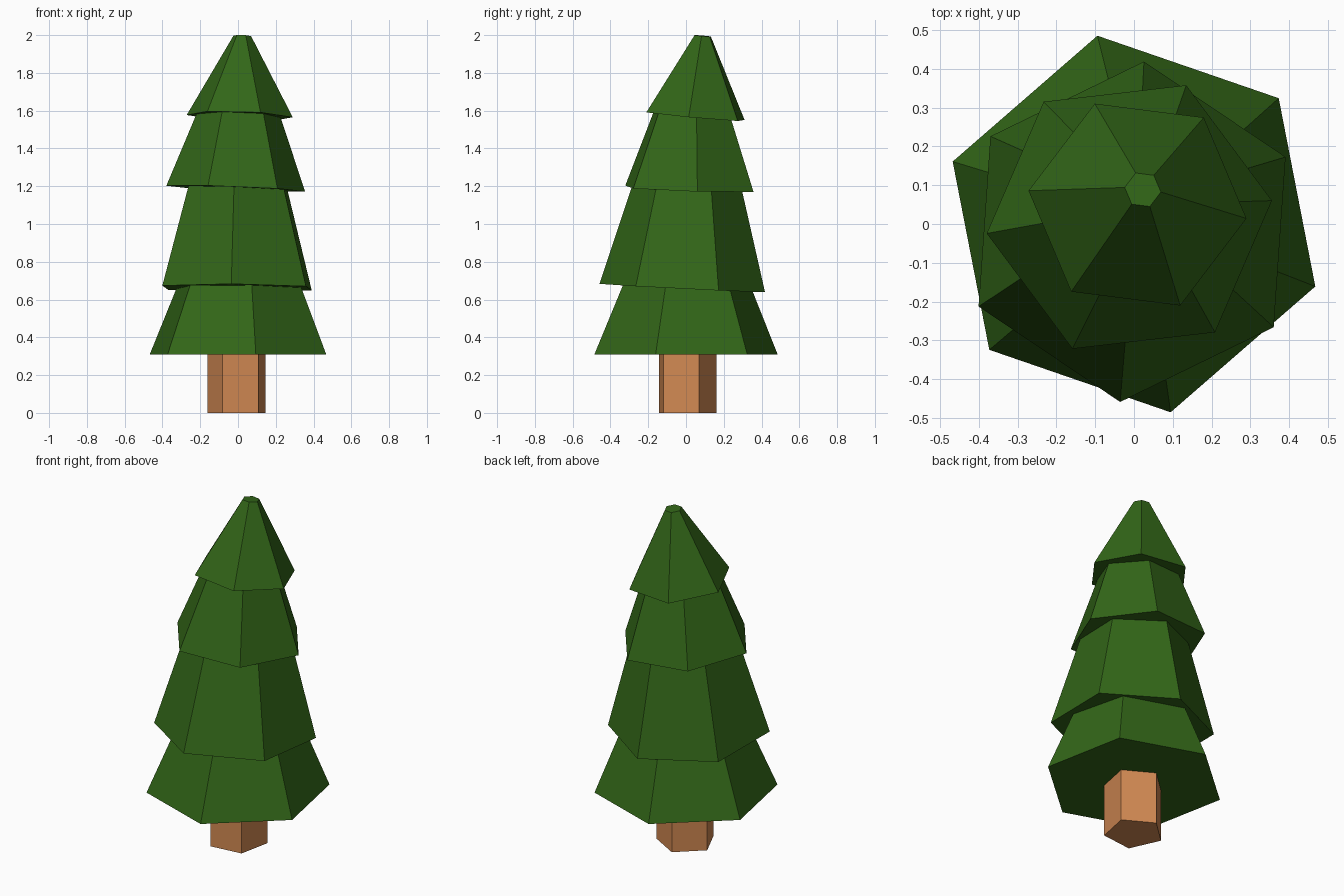
import bpy, bmesh
from math import radians, sin, cos, pi
from mathutils import Vector

if "Cube" in bpy.data.objects:
    bpy.data.objects.remove(bpy.data.objects["Cube"])


def material(name, color):
    m = bpy.data.materials.new(name)
    m.diffuse_color = (*color, 1)
    m.use_nodes = True
    m.node_tree.nodes["Principled BSDF"].inputs["Base Color"].default_value = m.diffuse_color
    return m


def frustum(name, mat, sides, center, r_low, r_top, height, phase, slope=(0, 0)):
    """Flat-sided frustum; its base plane leans by slope = (dz/dx, dz/dy)."""
    axis = Vector((-slope[0], -slope[1], 1)).normalized()
    turn = Vector((0, 0, 1)).rotation_difference(axis)
    bm = bmesh.new()
    rings = []
    for r, h in ((r_low, 0), (r_top, height)):
        angles = [radians(phase) + 2 * pi * i / sides for i in range(sides)]
        rings.append([bm.verts.new(Vector(center) + turn @ Vector((r * cos(a), r * sin(a), h)))
                      for a in angles])
    low, top = rings
    bm.faces.new(low[::-1])
    bm.faces.new(top)
    for i in range(sides):
        j = (i + 1) % sides
        bm.faces.new((low[i], low[j], top[j], top[i]))
    mesh = bpy.data.meshes.new(name)
    bm.to_mesh(mesh)
    bm.free()
    mesh.materials.append(mat)
    obj = bpy.data.objects.new(name, mesh)
    bpy.context.collection.objects.link(obj)
    return obj


bark = material("bark", (0.64, 0.25, 0.085))
needles = material("needles", (0.032, 0.133, 0.009))

# Five-sided trunk
frustum("trunk", bark, 5, (-0.002, 0, 0), 0.163, 0.163, 0.33, 24.5)

# Six-sided foliage tiers, each turned and leaning a little more
tiers = [
    ("foliage_bottom", (0, 0, 0.31), 0.494, 0.325, 0.41, 41, (-0.02, -0.01)),
    ("foliage_lower", (-0.005, -0.02, 0.661), 0.44, 0.283, 0.56, 26, (-0.008, -0.05)),
    ("foliage_upper", (-0.012, 0.018, 1.187), 0.37, 0.208, 0.43, 6.6, (-0.039, -0.032)),
    ("foliage_top", (0.009, 0.05, 1.571), 0.283, 0.047, 0.427, -7.2, (-0.032, -0.09)),
]
for name, center, r_low, r_top, height, phase, slope in tiers:
    frustum(name, needles, 6, center, r_low, r_top, height, phase, slope)

# The lowest tier has a level underside
for v in bpy.data.objects["foliage_bottom"].data.vertices:
    if v.co.z < 0.5:
        v.co.z = 0.31
